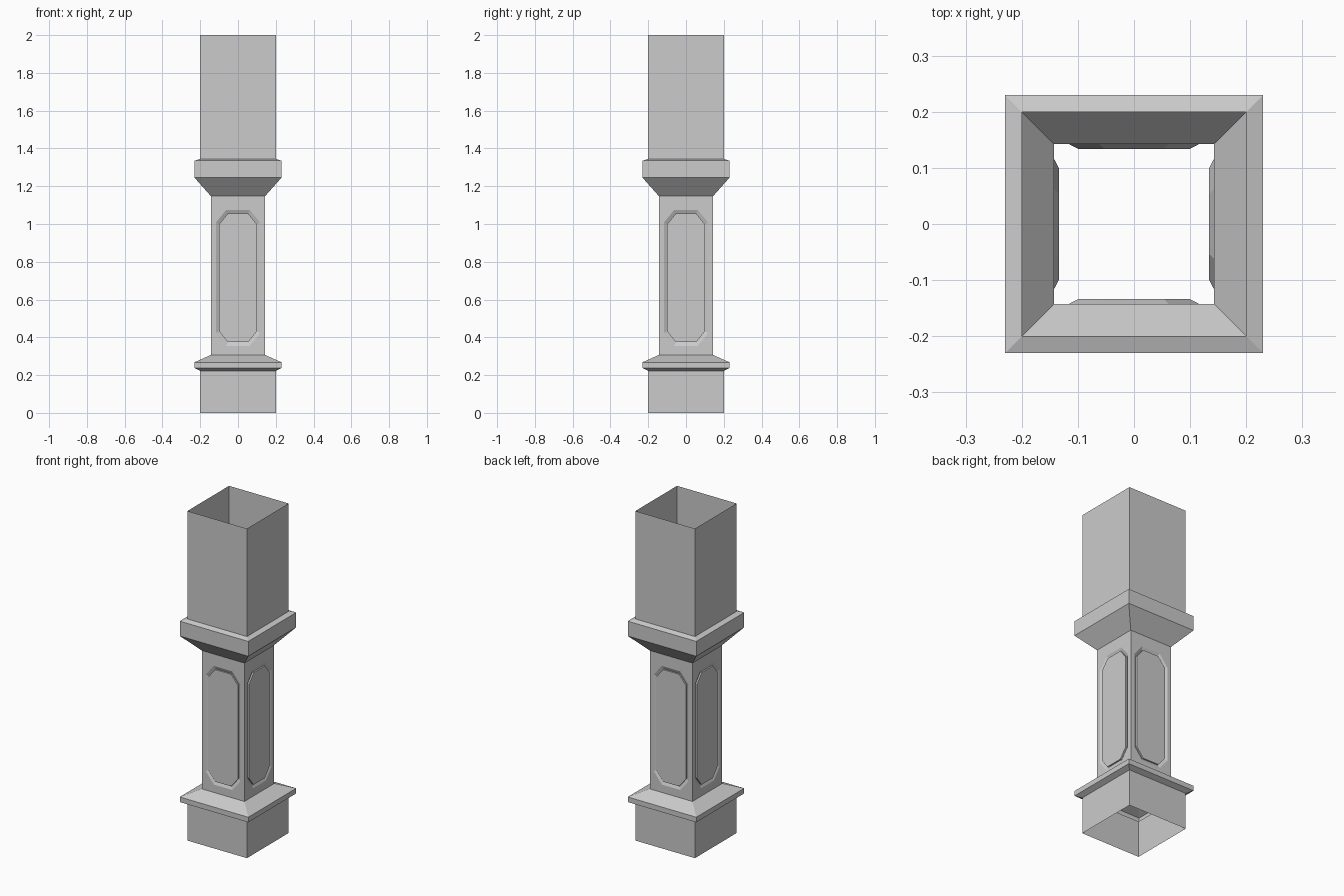
import bpy, bmesh, math
from mathutils import Matrix

if "Cube" in bpy.data.objects:
    bpy.data.objects.remove(bpy.data.objects["Cube"])

SHAFT = 0.143           # half width of the narrow shaft
Z0, Z1 = 0.307, 1.147   # shaft bottom and top


def bridge(bm, lower, upper):
    """Join two closed loops with faces, collapsing repeated points."""
    n = len(lower)
    for i in range(n):
        j = (i + 1) % n
        quad = [lower[i], lower[j], upper[j], upper[i]]
        bm.faces.new(list(dict.fromkeys(quad)))


def finish(bm, name):
    mesh = bpy.data.meshes.new(name)
    bm.to_mesh(mesh)
    bm.free()
    obj = bpy.data.objects.new(name, mesh)
    bpy.context.collection.objects.link(obj)
    return obj


def square_sweep(name, profile):
    """Open-ended square tube following (half width, height) pairs."""
    bm = bmesh.new()
    rings = [[bm.verts.new((sx * w, sy * w, z))
              for sx, sy in ((-1, -1), (1, -1), (1, 1), (-1, 1))]
             for w, z in profile]
    for a, b in zip(rings, rings[1:]):
        bridge(bm, a, b)
    return finish(bm, name)


def octagon(bm, hx, z_lo, z_hi, cx, cz, y):
    """Upright rectangle with clipped corners, counter-clockwise from the front."""
    pts = [(-hx + cx, z_lo), (hx - cx, z_lo), (hx, z_lo + cz), (hx, z_hi - cz),
           (hx - cx, z_hi), (-hx + cx, z_hi), (-hx, z_hi - cz), (-hx, z_lo + cz)]
    return [bm.verts.new((x, y, z)) for x, z in pts]


# Base block with its flared moulding
square_sweep("base", [(0.2, 0), (0.2, 0.222), (0.23, 0.237),
                      (0.23, 0.268), (SHAFT, Z0)])

# Flared collar and upper block
square_sweep("upper_block", [(SHAFT, Z1), (0.23, 1.245), (0.23, 1.335),
                             (0.2, 1.345), (0.2, 2.0)])

# Shaft: four sides, each with a grooved octagonal panel
bm = bmesh.new()
for k in range(4):
    bl, br, tr, tl = [bm.verts.new((x, -SHAFT, z)) for x, z in
                      ((-SHAFT, Z0), (SHAFT, Z0), (SHAFT, Z1), (-SHAFT, Z1))]
    frame = [bl, br, br, tr, tr, tl, tl, bl]
    rim = octagon(bm, 0.117, 0.355, 1.075, 0.055, 0.067, -SHAFT)
    groove = octagon(bm, 0.1, 0.375, 1.055, 0.046, 0.057, -SHAFT + 0.009)
    panel = octagon(bm, 0.1, 0.375, 1.055, 0.046, 0.057, -SHAFT)
    for a, b in ((frame, rim), (rim, groove), (groove, panel)):
        bridge(bm, a, b)
    bm.faces.new(panel)
    bmesh.ops.rotate(bm, verts=bm.verts[:], cent=(0, 0, 0),
                     matrix=Matrix.Rotation(math.pi / 2, 3, 'Z'))
bmesh.ops.remove_doubles(bm, verts=bm.verts[:], dist=1e-4)
finish(bm, "panelled_shaft")
